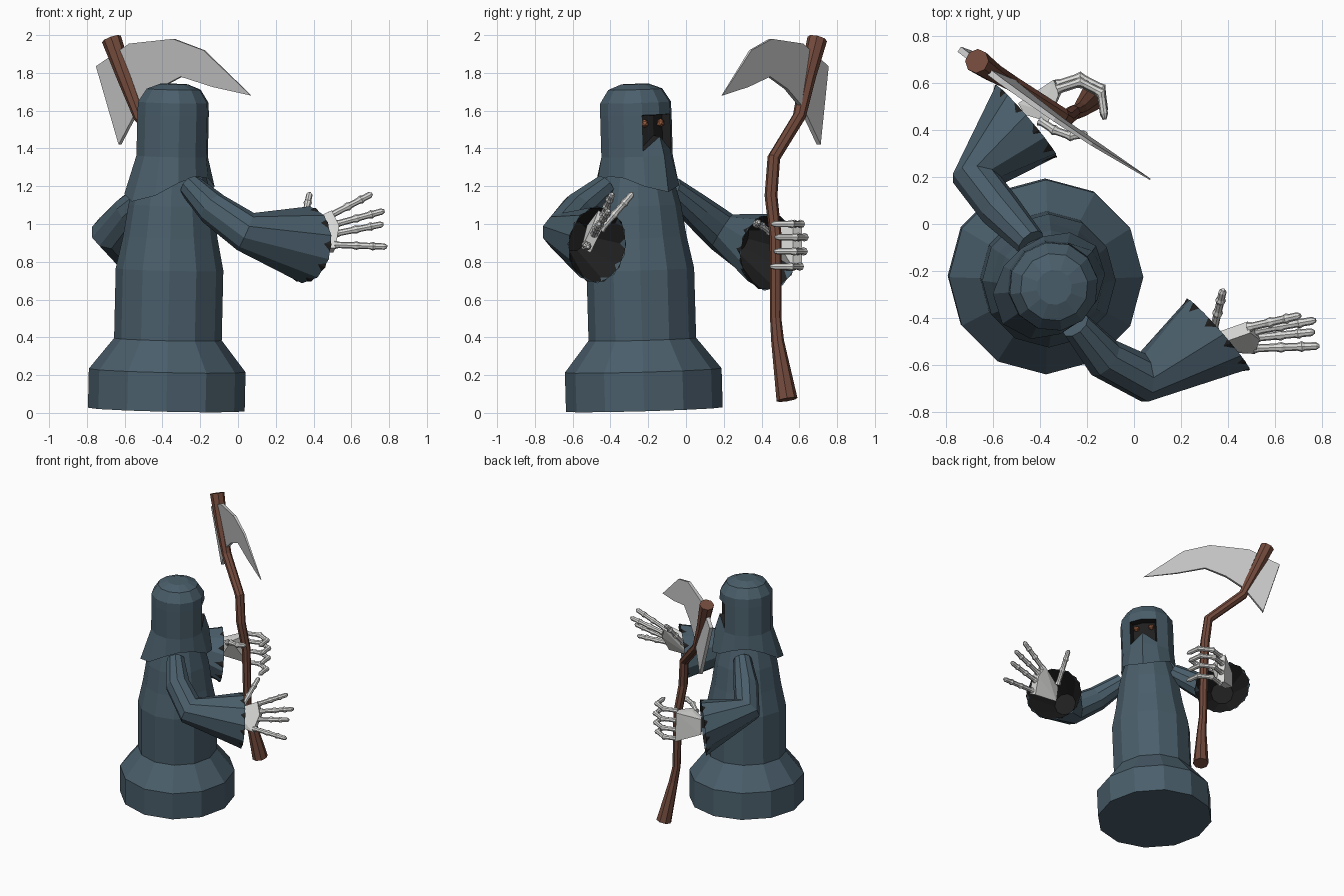
import bpy, bmesh, math
from mathutils import Vector, Matrix

if "Cube" in bpy.data.objects:
    bpy.data.objects.remove(bpy.data.objects["Cube"])


def material(name, rgb):
    m = bpy.data.materials.new(name)
    m.diffuse_color = (*rgb, 1)
    m.use_nodes = True
    m.node_tree.nodes["Principled BSDF"].inputs["Base Color"].default_value = m.diffuse_color
    return m


CLOTH = material("slate blue cloth", (0.068, 0.112, 0.145))
DARK = material("dark lining", (0.014, 0.014, 0.014))
BONE = material("pale bone", (0.72, 0.72, 0.71))
STEEL = material("grey steel", (0.56, 0.56, 0.56))
WOOD = material("brown wood", (0.17, 0.068, 0.045))
EYE = material("amber eye", (0.32, 0.11, 0.05))

# Local frame of the figure: +x is where the face looks, slightly leaning axis
AXIS = Vector((0.04, -0.05, 1.74))
FRAME = (Matrix.Translation((-0.38, -0.22, 0))
         @ Vector((0, 0, 1)).rotation_difference(AXIS).to_matrix().to_4x4()
         @ Matrix.Rotation(math.radians(40), 4, 'Z'))


def finish(name, bm, *mats):
    me = bpy.data.meshes.new(name)
    bm.to_mesh(me)
    bm.free()
    ob = bpy.data.objects.new(name, me)
    for m in mats:
        me.materials.append(m)
    bpy.context.collection.objects.link(ob)
    return ob


def skin(bm, rings, cap_a=True, cap_b=True):
    """Join rings of points with quads; returns faces per band."""
    vs = [[bm.verts.new(p) for p in ring] for ring in rings]
    n = len(vs[0])
    bands = [[bm.faces.new((a[j], a[(j + 1) % n], b[(j + 1) % n], b[j])) for j in range(n)]
             for a, b in zip(vs, vs[1:])]
    if cap_a:
        bm.faces.new(vs[0][::-1])
    if cap_b:
        bm.faces.new(vs[-1])
    bm.normal_update()
    return bands


def circle(r, z, n=12, phase=0.0):
    return [FRAME @ Vector((r * math.cos(phase + math.tau * j / n),
                            r * math.sin(phase + math.tau * j / n), z)) for j in range(n)]


def tube(bm, pts, radii, sides=8, end=None, caps=(True, True)):
    """Tube with a radius per point; end overrides the last ring's direction."""
    pts = [Vector(p) for p in pts]
    d = pts[-1] - pts[0]
    k = min(range(3), key=lambda i: abs(d[i]))
    ref = Vector([1.0 if i == k else 0.0 for i in range(3)])
    rings = []
    for i, p in enumerate(pts):
        t = Vector()
        if i > 0:
            t += (p - pts[i - 1]).normalized()
        if i < len(pts) - 1:
            t += (pts[i + 1] - p).normalized()
        if end and i == len(pts) - 1:
            t = Vector(end)
        t.normalize()
        u = ref.cross(t).normalized()
        v = t.cross(u)
        rings.append([p + radii[i] * (u * math.cos(math.tau * j / sides)
                                      + v * math.sin(math.tau * j / sides)) for j in range(sides)])
    return skin(bm, rings, *caps)


# Robe: twelve-sided stack from flared hem to neck
bm = bmesh.new()
profile = [(0.415, 0.018), (0.415, 0.225), (0.285, 0.39), (0.285, 0.76),
           (0.25, 0.93), (0.225, 1.1), (0.185, 1.25), (0.15, 1.33)]
skin(bm, [circle(r, z, phase=math.radians(-10)) for r, z in profile])
finish("robe", bm, CLOTH)

# Hood: skirt dips to a point at chin and nape, recessed dark face opening
bm = bmesh.new()
skirt = []
for j in range(12):
    a = math.tau * j / 12
    c = math.cos(a)
    f, b = max(c, 0) ** 3, max(-c, 0) ** 2
    r = 0.2 + 0.05 * f + 0.07 * b
    skirt.append(FRAME @ Vector((r * c, r * math.sin(a), 1.26 - 0.09 * f - 0.14 * b)))
rings = [skirt] + [circle(r, z) for r, z in
                   [(0.192, 1.36), (0.192, 1.39), (0.192, 1.58), (0.19, 1.645),
                    (0.145, 1.715), (0.075, 1.742)]]
rings[1][0] = FRAME @ Vector((0.225, 0, 1.36))
rings[2][0] = FRAME @ Vector((0.192, 0, 1.465))
bands = skin(bm, rings, cap_a=False)
opening = [bands[2][0], bands[2][-1]]
walls = bmesh.ops.inset_region(bm, faces=opening, thickness=0.004, depth=-0.05,
                               use_boundary=True, use_even_offset=True)["faces"]
for f in opening + walls:
    f.material_index = 1
finish("hood", bm, CLOTH, DARK)

# Eyes
bm = bmesh.new()
for s in (-1, 1):
    bmesh.ops.create_icosphere(bm, subdivisions=1, radius=0.023,
                               matrix=FRAME @ Matrix.Translation((0.135, 0.055 * s, 1.535)))
finish("eyes", bm, EYE)


# Sleeves: tube that bells out into a wide cuff, with dark lining
def sleeve(side, path, facing):
    bm = bmesh.new()
    tube(bm, path, (0.065, 0.09, 0.108, 0.205), 10, facing, (True, False))
    finish(side + "_sleeve", bm, CLOTH)
    bm = bmesh.new()
    inner = Vector(path[2]).lerp(Vector(path[3]), 0.35)
    tube(bm, (inner, path[3]), (0.08, 0.204), 10, facing, (True, False))
    bmesh.ops.reverse_faces(bm, faces=bm.faces[:])
    finish(side + "_sleeve_lining", bm, DARK)


sleeve("right", [(-0.25, -0.43, 1.2), (-0.13, -0.57, 1.08), (0.04, -0.655, 0.96),
                 (0.36, -0.47, 0.89)], (0.75, 0.66, -0.08))
sleeve("left", [(-0.44, -0.08, 1.19), (-0.57, 0.06, 1.07), (-0.67, 0.19, 0.96),
                (-0.46, 0.44, 0.85)], (0.76, 0.65, -0.08))


# Skeleton hands: hull palm plus jointed fingers with swollen knuckles
def fingers(bm, paths):
    for path in paths:
        pts, radii = [], []
        path = [Vector(p) for p in path]
        for i, (a, b) in enumerate(zip(path, path[1:])):
            for t, r in ((0, 0.023), (0.2, 0.017), (0.8, 0.017)):
                pts.append(a.lerp(b, t))
                radii.append(r)
        pts.append(path[-1])
        radii.append(0.008)
        tube(bm, pts, radii, 8)


def palm(bm, points, thickness):
    t = Vector(thickness)
    vs = [bm.verts.new(Vector(p) + s * t) for p in points for s in (-1, 1)]
    bmesh.ops.convex_hull(bm, input=vs)


def straight(base, tip):
    a, b = Vector(base), Vector(tip)
    return [a, a.lerp(b, 0.42), a.lerp(b, 0.73), b]


bm = bmesh.new()
palm(bm, [(0.32, -0.5, 0.98), (0.32, -0.52, 0.87), (0.49, -0.44, 1.06),
          (0.53, -0.47, 0.98), (0.51, -0.53, 0.86)], (0.006, -0.024, 0.012))
fingers(bm, [straight((0.49, -0.44, 1.045), (0.71, -0.39, 1.16)),
             straight((0.52, -0.455, 1.0), (0.775, -0.41, 1.07)),
             straight((0.52, -0.485, 0.95), (0.77, -0.46, 1.0)),
             straight((0.51, -0.53, 0.89), (0.79, -0.52, 0.88)),
             straight((0.34, -0.45, 0.97), (0.38, -0.28, 1.165))])
finish("open_hand", bm, BONE)

bm = bmesh.new()
palm(bm, [(-0.48, 0.49, 0.95), (-0.48, 0.49, 0.83), (-0.33, 0.59, 1.0),
          (-0.32, 0.59, 0.77), (-0.38, 0.46, 0.98)], (0.014, -0.024, 0))
grip = [(-0.33, 0.59), (-0.23, 0.622), (-0.14, 0.575), (-0.125, 0.465)]
fingers(bm, [[(x, y + dy, z) for x, y in grip] for z, dy in
             ((1.0, -0.015), (0.93, 0.005), (0.855, 0), (0.775, -0.02))]
        + [[(-0.4, 0.44, 0.96), (-0.34, 0.4, 0.99), (-0.27, 0.375, 1.0), (-0.2, 0.385, 1.01)]])
finish("gripping_hand", bm, BONE)

# Crooked wooden handle
bm = bmesh.new()
handle = [(-0.67, 0.695, 1.98), (-0.6, 0.645, 1.78), (-0.52, 0.6, 1.57), (-0.31, 0.465, 1.35),
          (-0.29, 0.45, 1.15), (-0.26, 0.475, 0.93), (-0.25, 0.475, 0.5),
          (-0.23, 0.485, 0.38), (-0.18, 0.535, 0.07)]
tube(bm, handle, (0.053, 0.043, 0.035, 0.034, 0.034, 0.032, 0.03, 0.034, 0.056), 8)
finish("scythe_handle", bm, WOOD)

# Curved blade: outline in x and z, standing on a slanted plane, thinning to the tip
outline = [(-0.745, 1.835), (-0.57, 1.955), (-0.34, 1.98), (-0.18, 1.92), (0.07, 1.68),
           (-0.13, 1.725), (-0.3, 1.78), (-0.42, 1.715), (-0.52, 1.62), (-0.625, 1.42)]
bm = bmesh.new()
rings = []
for s in (-1, 1):
    rings.append([Vector((x, 0.18 + (0.07 - x) * 0.7 + (1.78 - z) * 0.1, z))
                  + s * Vector((0.57, 0.82, 0)) * (0.003 + 0.01 * min(1, (0.07 - x) / 0.6))
                  for x, z in outline])
skin(bm, rings)
bmesh.ops.recalc_face_normals(bm, faces=bm.faces[:])
finish("scythe_blade", bm, STEEL)
